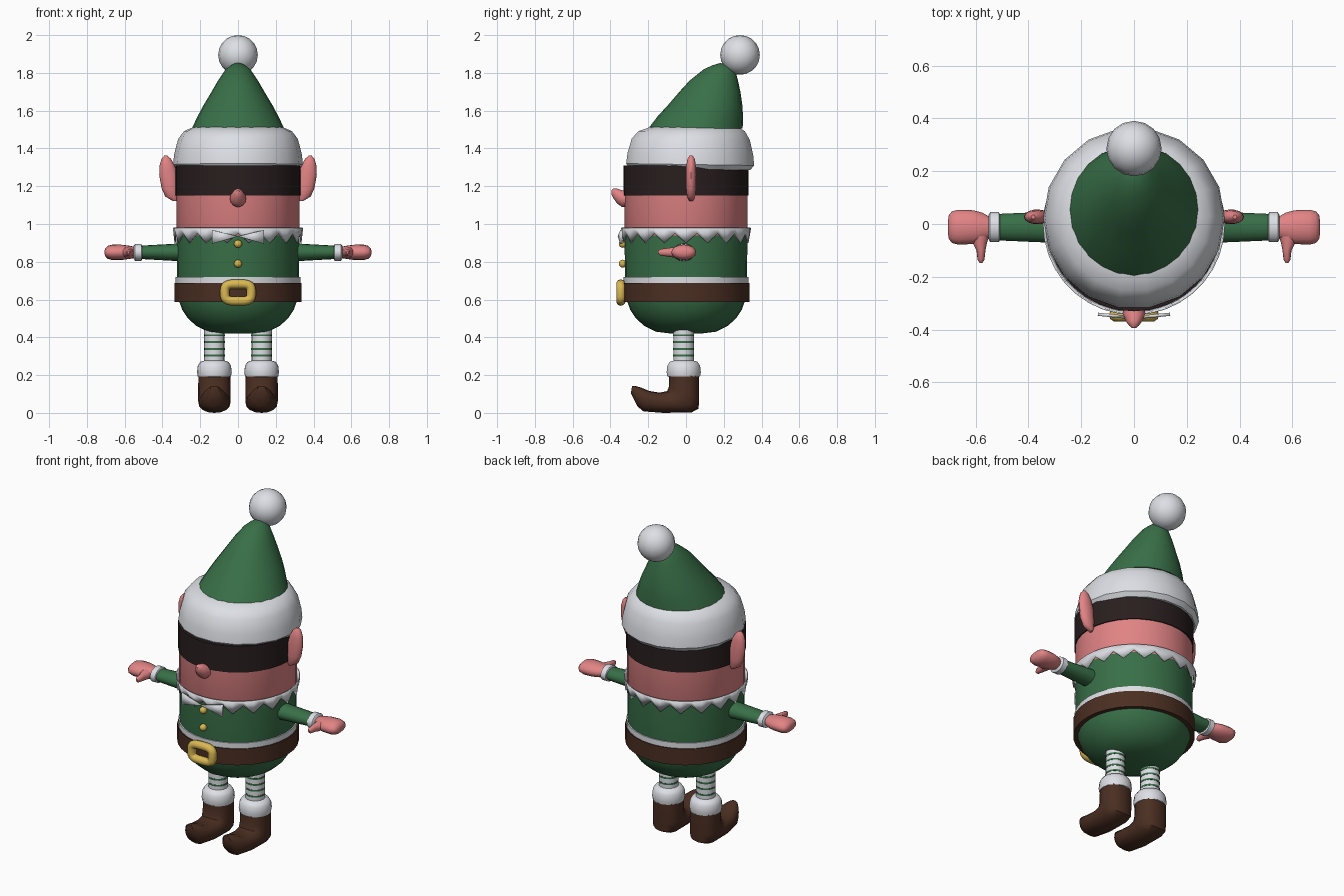
import bpy, bmesh, math
from mathutils import Vector

if "Cube" in bpy.data.objects:
    bpy.data.objects.remove(bpy.data.objects["Cube"])


def material(name, rgb):
    m = bpy.data.materials.new(name)
    m.diffuse_color = (*rgb, 1)
    m.use_nodes = True
    m.node_tree.nodes["Principled BSDF"].inputs["Base Color"].default_value = m.diffuse_color
    return m


GREEN = material("green cloth", (0.04, 0.16, 0.064))
WHITE = material("white trim", (0.72, 0.74, 0.78))
SKIN = material("pink skin", (0.76, 0.23, 0.235))
DARK = material("dark hair", (0.022, 0.013, 0.013))
BROWN = material("brown leather", (0.07, 0.028, 0.016))
GOLD = material("gold", (0.7, 0.48, 0.085))


def finish(name, bm, mat):
    bmesh.ops.recalc_face_normals(bm, faces=bm.faces)
    me = bpy.data.meshes.new(name)
    bm.to_mesh(me)
    bm.free()
    me.materials.append(mat)
    ob = bpy.data.objects.new(name, me)
    bpy.context.collection.objects.link(ob)
    return ob


def loft(name, rings, mat, n=24, cyclic=False, power=1.0):
    """Skin elliptical rings, each given as (centre, half axis, half axis)."""
    bm = bmesh.new()
    loops = []
    for c, u, v in rings:
        c, u, v = Vector(c), Vector(u), Vector(v)
        loop = []
        for i in range(n):
            t = 2 * math.pi * i / n
            ca, sa = math.cos(t), math.sin(t)
            a = math.copysign(abs(ca) ** power, ca)
            b = math.copysign(abs(sa) ** power, sa)
            loop.append(bm.verts.new(c + u * a + v * b))
        loops.append(loop)
    pairs = list(zip(loops, loops[1:]))
    if cyclic:
        pairs.append((loops[-1], loops[0]))
    for p, q in pairs:
        for i in range(n):
            j = (i + 1) % n
            bm.faces.new((p[i], p[j], q[j], q[i]))
    if not cyclic:
        bm.faces.new(loops[0])
        bm.faces.new(loops[-1])
    return finish(name, bm, mat)


def lathe(name, profile, mat, x=0, y=0, n=32):
    """Round part about a vertical axis, profile of (radius, height)."""
    return loft(name, [((x, y, z), (r, 0, 0), (0, r, 0)) for r, z in profile], mat, n)


def band(name, r, z0, z1, mat, x=0, y=0, n=32):
    return lathe(name, [(r * .9, z0), (r, z0), (r, z1), (r * .9, z1)], mat, x, y, n)


def upright(name, rings, mat, n=24, power=1.0):
    """Loft from side outlines: (y, z) front, (y, z) back, half width."""
    return [((0, (f[0] + b[0]) / 2, (f[1] + b[1]) / 2), (w, 0, 0),
             (0, (b[0] - f[0]) / 2, (b[1] - f[1]) / 2)) for f, b, w in rings]


def ball(name, loc, r, mat, segments=16, rows=10):
    bm = bmesh.new()
    bmesh.ops.create_uvsphere(bm, u_segments=segments, v_segments=rows, radius=r)
    bmesh.ops.translate(bm, verts=bm.verts, vec=loc)
    return finish(name, bm, mat)


def thicken(ob, t, offset=0):
    m = ob.modifiers.new("thickness", 'SOLIDIFY')
    m.thickness, m.offset = t, offset


# Barrel body, head and bands
lathe("tunic", [(.08, .42), (.16, .43), (.22, .46), (.265, .5), (.295, .545),
                (.315, .6), (.323, .66), (.325, .94)], GREEN)
lathe("head", [(.32, .93), (.325, .94), (.325, 1.3)], SKIN)
band("hair", .331, 1.15, 1.31, DARK)
band("tunic_hem", .33, .67, .72, WHITE)
band("belt", .336, .588, .687, BROWN)

# Zigzag collar
bm = bmesh.new()
TEETH = 18
top, low = [], []
for i in range(2 * TEETH):
    t = math.pi * i / TEETH
    s, c = math.sin(t), math.cos(t)
    top.append(bm.verts.new((.342 * s, -.342 * c, .98)))
    low.append(bm.verts.new((.333 * s, -.333 * c, .9 if i % 2 else .95)))
for i in range(2 * TEETH):
    j = (i + 1) % (2 * TEETH)
    bm.faces.new((top[i], top[j], low[j], low[i]))
thicken(finish("collar", bm, WHITE), .006)

# Collar points
for s, side in ((1, "right"), (-1, "left")):
    bm = bmesh.new()
    bm.faces.new([bm.verts.new(p) for p in
                  ((0, -.356, .935), (s * .137, -.342, .968), (s * .137, -.342, .895))])
    thicken(finish("collar_point_" + side, bm, WHITE), .012)

# Buckle and buttons
rings = []
for i in range(32):
    t = 2 * math.pi * i / 32
    c, s = math.cos(t), math.sin(t)
    x = .07 * math.copysign(abs(c) ** .55, c)
    z = .045 * math.copysign(abs(s) ** .55, s)
    rings.append(((x, -.345, .637 + z), (c * .025, 0, s * .025), (0, .025, 0)))
loft("buckle", rings, GOLD, 10, cyclic=True)
for i, z in enumerate((.79, .895)):
    ball("button_%d" % i, (0, -.335, z), .021, GOLD, 12, 8)

# Upturned nose
loft("nose", [((0, y, z), (w, 0, 0), (0, 0, h)) for y, z, w, h in (
    (-.30, 1.13, .04, .04), (-.34, 1.135, .043, .045), (-.365, 1.148, .033, .04),
    (-.385, 1.162, .019, .026), (-.394, 1.168, .008, .012))], SKIN, 14)

# Hat: rolled brim, leaning cone, pompom
loft("hat_brim", [((0, y, z), (r, 0, 0), (0, r, t)) for r, y, z, t in (
    (.29, .02, 1.288, -.005), (.325, .02, 1.29, -.005), (.344, .022, 1.315, -.005),
    (.338, .023, 1.37, -.005), (.317, .025, 1.45, -.003), (.285, .03, 1.492, 0),
    (.23, .045, 1.516, 0))], WHITE, 18)
loft("hat_cone", upright("", [
    ((-.2, 1.505), (.3, 1.505), .245), ((-.15, 1.57), (.302, 1.57), .214),
    ((-.095, 1.63), (.298, 1.63), .182), ((-.035, 1.7), (.288, 1.7), .14),
    ((.02, 1.76), (.275, 1.76), .105), ((.095, 1.82), (.262, 1.81), .068),
    ((.14, 1.84), (.25, 1.83), .045), ((.18, 1.852), (.235, 1.845), .02)], None), GREEN, 24)
ball("pompom", (0, .286, 1.895), .105, WHITE)

BOOT = upright("", [
    ((-.09, .2), (.07, .2), .085), ((-.09, .14), (.07, .07), .086),
    ((-.1, .115), (.066, .022), .086), ((-.14, .107), (.03, .003), .085),
    ((-.195, .116), (-.12, 0), .08), ((-.235, .133), (-.225, .008), .066),
    ((-.27, .143), (-.258, .035), .046), ((-.285, .143), (-.292, .105), .022)], None)

for s, side in ((1, "right"), (-1, "left")):
    # Ears
    loft("ear_" + side, [((s * (a + b) / 2, .027, z), ((b - a) / 2, 0, 0), (0, h, 0))
                         for a, b, z, h in (
        (.325, .345, 1.122, .01), (.315, .385, 1.145, .022), (.315, .405, 1.19, .027),
        (.32, .417, 1.26, .028), (.335, .415, 1.31, .026), (.355, .405, 1.345, .02),
        (.375, .39, 1.362, .008))], SKIN, 14)

    # Sleeves, cuffs and mitten hands
    def along_x(name, rows, mat, n=16):
        loft(name + "_" + side, [((s * x, -.012, .85), (0, hy, 0), (0, 0, hz))
                                 for x, hy, hz in rows], mat, n)
    along_x("sleeve", ((.27, .06, .05), (.36, .057, .044), (.52, .05, .035)), GREEN)
    along_x("cuff", ((.507, .045, .035), (.512, .057, .045), (.545, .057, .045),
                     (.552, .045, .035)), WHITE)
    along_x("hand", ((.54, .035, .028), (.575, .055, .035), (.61, .064, .04),
                     (.665, .066, .041), (.69, .06, .034), (.702, .045, .022),
                     (.706, .02, .01)), SKIN)
    loft("thumb_" + side, [((s * x, y, .85), (r, 0, 0), (0, 0, h)) for x, y, r, h in (
        (.585, -.03, .04, .03), (.584, -.075, .026, .026), (.58, -.1, .017, .022),
        (.58, -.135, .013, .017), (.58, -.147, .006, .008))], SKIN, 12)

    # Striped legs, boot cuffs and curled boots
    lx = s * .125
    band("leg_" + side, .054, .24, .46, WHITE, lx, -.012, 16)
    for i in range(4):
        z = .298 + i * .036
        band("stocking_stripe_%s_%d" % (side, i), .0555, z, z + .01, GREEN, lx, -.012, 16)
    lathe("boot_cuff_" + side, [(.07, .188), (.088, .193), (.092, .215), (.088, .25),
                                (.075, .27), (.05, .278)], WHITE, lx, -.012, 18)
    loft("boot_" + side, [((lx, c[1], c[2]), u, v) for c, u, v in BOOT], BROWN, 16, power=.85)

# Smooth shading with sharp edges kept
bpy.ops.object.select_all(action='SELECT')
bpy.context.view_layer.objects.active = bpy.data.objects["tunic"]
bpy.ops.object.shade_smooth_by_angle(angle=math.radians(40))
